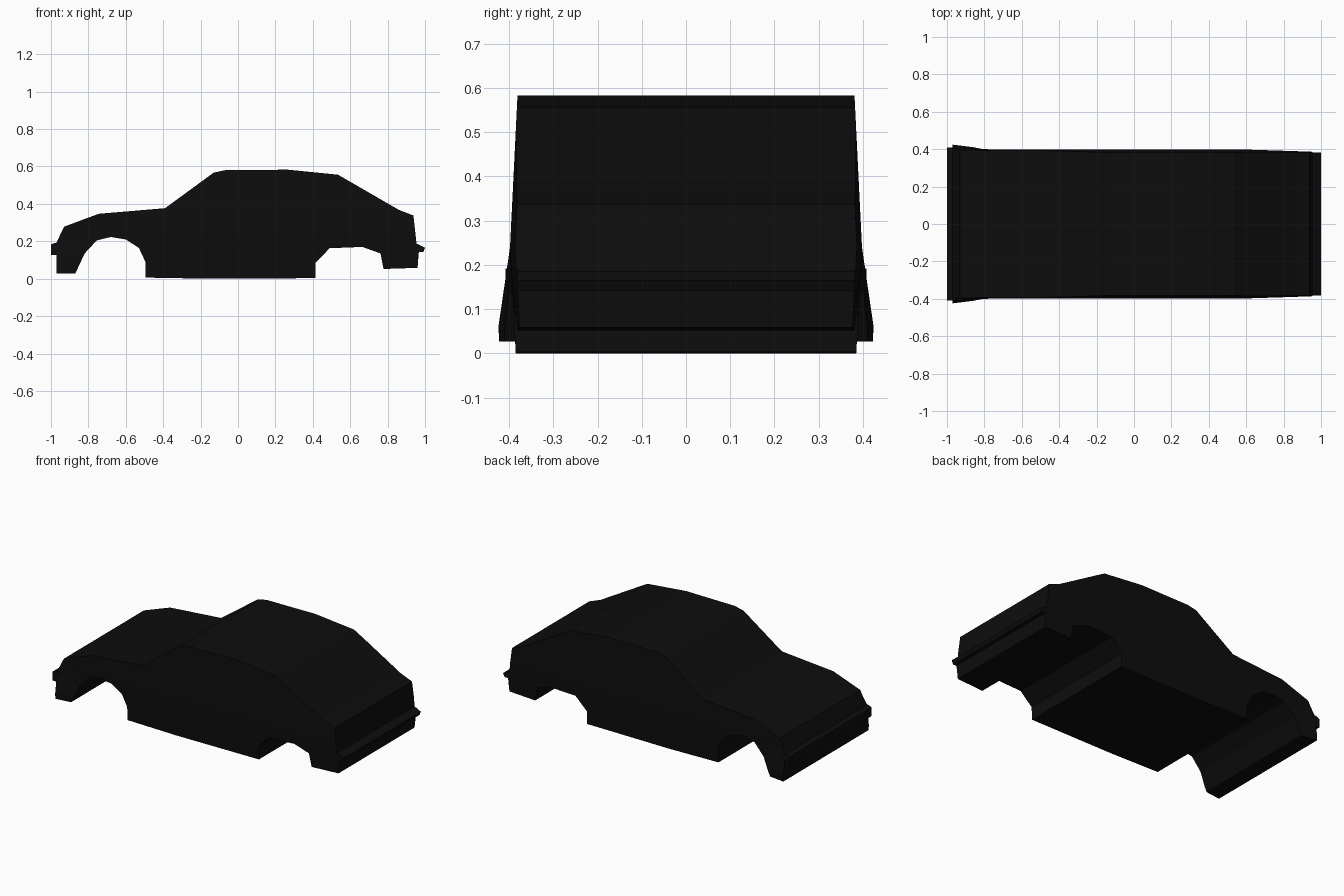
import bpy, bmesh
from mathutils import Vector

if "Cube" in bpy.data.objects:
    bpy.data.objects.remove(bpy.data.objects["Cube"])

black = bpy.data.materials.new("black paint")
black.diffuse_color = (0.004, 0.004, 0.004, 1)
black.use_nodes = True
black.node_tree.nodes["Principled BSDF"].inputs["Base Color"].default_value = black.diffuse_color


def half_width(x, z):
    """Half width: widest at the waist, tapered to the tail, flared low at the nose."""
    waist = 0.24
    if z > waist:
        w = 0.398 - 0.017 * (z - waist) / 0.345
    else:
        w = 0.398 - 0.013 * (waist - z) / waist
        flare = min(max((-0.68 - x) / 0.29, 0), 1)
        w += 0.036 * flare * min((waist - z) / 0.18, 1)
    return w - 0.013 * max(0, x - 0.6) / 0.4


def extrude_profile(name, profile, width, cuts=()):
    """Extrude an x-z outline across y, slice it, then shape its width."""
    bm = bmesh.new()
    face = bm.faces.new([bm.verts.new((x, -1, z)) for x, z in profile])
    side = bmesh.ops.extrude_face_region(bm, geom=[face])
    for v in side["geom"]:
        if isinstance(v, bmesh.types.BMVert):
            v.co.y = 1
    for co, no in cuts:
        bmesh.ops.bisect_plane(bm, geom=bm.verts[:] + bm.edges[:] + bm.faces[:],
                               plane_co=Vector(co), plane_no=Vector(no), dist=1e-5)
    for v in bm.verts:
        v.co.y *= width(v.co.x, v.co.z)
    bmesh.ops.triangulate(bm, faces=[f for f in bm.faces if len(f.verts) > 4])
    bmesh.ops.recalc_face_normals(bm, faces=bm.faces)
    mesh = bpy.data.meshes.new(name)
    bm.to_mesh(mesh)
    bm.free()
    mesh.materials.append(black)
    obj = bpy.data.objects.new(name, mesh)
    bpy.context.collection.objects.link(obj)
    return obj


# Car shell outline, with both wheel arches open across the full width
nose = [(-0.97, 0.128), (-0.97, 0.027), (-0.87, 0.027)]
front_arch = [(-0.82, 0.135), (-0.755, 0.205), (-0.68, 0.223), (-0.6, 0.21),
              (-0.53, 0.165), (-0.495, 0.09)]
sill = [(-0.495, 0.006), (-0.16, 0.0), (0.415, 0.003)]
rear_arch = [(0.415, 0.085), (0.49, 0.163), (0.665, 0.17), (0.762, 0.135)]
tail = [(0.778, 0.052), (0.96, 0.058), (0.967, 0.145), (0.955, 0.185),
        (0.938, 0.338), (0.86, 0.368)]
roof = [(0.535, 0.556), (0.265, 0.583), (-0.07, 0.58), (-0.13, 0.567)]
bonnet = [(-0.39, 0.377), (-0.745, 0.347), (-0.93, 0.278), (-0.972, 0.19)]
extrude_profile("car_body", nose + front_arch + sill + rear_arch + tail + roof + bonnet,
                half_width,
                cuts=[((0, 0, 0.24), (0, 0, 1)), ((0, 0, 0.06), (0, 0, 1)),
                      ((-0.68, 0, 0), (1, 0, 0)), ((0.6, 0, 0), (1, 0, 0))])

# Bumpers
extrude_profile("front_bumper",
                [(-1.0, 0.128), (-0.955, 0.128), (-0.955, 0.192), (-0.978, 0.192), (-1.0, 0.183)],
                lambda x, z: 0.408)
extrude_profile("rear_bumper",
                [(0.945, 0.142), (0.99, 0.142), (1.0, 0.165), (0.96, 0.186), (0.945, 0.186)],
                lambda x, z: 0.382)
